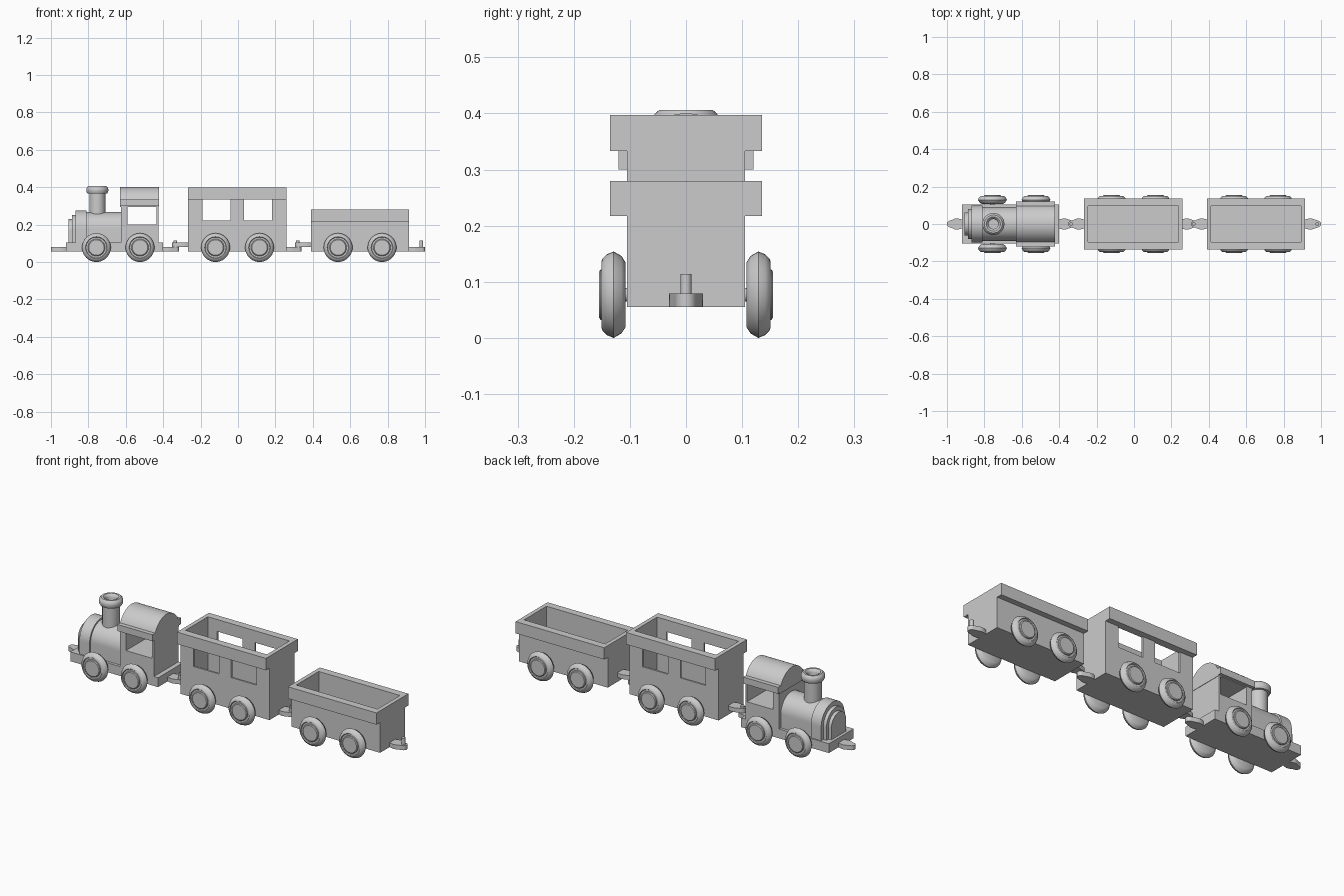
import bpy, bmesh
from math import sin, cos, pi, radians
from mathutils import Matrix

if "Cube" in bpy.data.objects:
    bpy.data.objects.remove(bpy.data.objects["Cube"])


def finish(name, bm, smooth=None):
    bmesh.ops.recalc_face_normals(bm, faces=bm.faces)
    me = bpy.data.meshes.new(name)
    bm.to_mesh(me)
    bm.free()
    ob = bpy.data.objects.new(name, me)
    bpy.context.collection.objects.link(ob)
    if smooth:
        bpy.ops.object.select_all(action='DESELECT')
        ob.select_set(True)
        bpy.context.view_layer.objects.active = ob
        bpy.ops.object.shade_smooth_by_angle(angle=radians(smooth))
    return ob


def boxes(name, spans):
    bm = bmesh.new()
    for x0, x1, y0, y1, z0, z1 in spans:
        m = Matrix.Translation(((x0 + x1) / 2, (y0 + y1) / 2, (z0 + z1) / 2))
        m = m @ Matrix.Diagonal((x1 - x0, y1 - y0, z1 - z0, 1))
        bmesh.ops.create_cube(bm, size=1, matrix=m)
    return finish(name, bm)


def prism(name, pts, offset, smooth=30):
    bm = bmesh.new()
    f = bm.faces.new([bm.verts.new(p) for p in pts])
    r = bmesh.ops.extrude_face_region(bm, geom=[f])
    bmesh.ops.translate(bm, vec=offset, verts=[v for v in r['geom'] if isinstance(v, bmesh.types.BMVert)])
    return finish(name, bm, smooth)


def arch(name, x0, x1, r, zc, base):
    """Arch profile (straight sides, round top) extruded along x."""
    pts = [(x0, -r, base)]
    pts += [(x0, -r * cos(pi * i / 32), zc + r * sin(pi * i / 32)) for i in range(33)]
    pts.append((x0, r, base))
    return prism(name, pts, (x1 - x0, 0, 0))


def lathe(name, profile, matrix, n=40, smooth=35):
    """Revolve (radius, height) points round z; the ends are capped."""
    bm = bmesh.new()
    rings = [[bm.verts.new((r * cos(2 * pi * i / n), r * sin(2 * pi * i / n), h)) for i in range(n)]
             for r, h in profile]
    for a, b in zip(rings, rings[1:]):
        for i in range(n):
            j = (i + 1) % n
            bm.faces.new((a[i], a[j], b[j], b[i]))
    bm.faces.new(rings[0])
    bm.faces.new(rings[-1])
    bm.transform(matrix)
    return finish(name, bm, smooth)


def hitch(name, x, d, z0, z1, length=0.085, pin=False):
    """Tapered tongue with a round tip, pointing along d."""
    half = [(-0.01, 0.02), (0.01, 0.027), (0.025, 0.03), (0.04, 0.028), (length - 0.02, 0.019)]
    tip = [(length - 0.02 + 0.02 * sin(a), 0.019 * cos(a)) for a in [pi * i / 10 for i in range(1, 10)]]
    out = half + tip + [(u, -w) for u, w in reversed(half)]
    prism(name, [(x + d * u, w, z0) for u, w in out], (0, 0, z1 - z0))
    if pin:
        lathe(name + "_pin", [(0.01, z0), (0.01, 0.114)],
              Matrix.Translation((x + d * (length - 0.02), 0, 0)), 20)


def wheels(prefix, xs):
    prof = [(0.012, 0.095), (0.012, 0.108), (0.058, 0.108), (0.069, 0.115), (0.077, 0.129),
            (0.072, 0.141), (0.064, 0.149), (0.058, 0.151), (0.055, 0.147), (0.046, 0.147),
            (0.045, 0.152), (0.041, 0.155)]
    for x in xs:
        for s, side in ((-1, "front"), (1, "back")):
            m = Matrix.Translation((x, 0, 0.077)) @ Matrix.Rotation(-s * pi / 2, 4, 'X')
            lathe(f"{prefix}_wheel_{side}", prof, m)


def wagon(name, x0, x1, top, rim, windows=()):
    """Open box with a wide rim; windows are (x0, x1) gaps in both sides."""
    yi, yo, yr, t, sill = 0.095, 0.105, 0.135, 0.022, 0.222
    boxes(name + "_floor", [(x0, x1, -yo, yo, 0.055, 0.09)])
    boxes(name + "_ends", [(a, a + t, -yo, yo, 0.09, rim) for a in (x0, x1 - t)])
    walls = []
    for s in (-1, 1):
        ya, yb = sorted((s * yi, s * yo))
        if windows:
            walls.append((x0 + t, x1 - t, ya, yb, 0.09, sill))
            edges = [x0 + t] + [e for w in windows for e in w] + [x1 - t]
            walls += [(a, b, ya, yb, sill, rim) for a, b in zip(edges[::2], edges[1::2])]
        else:
            walls.append((x0 + t, x1 - t, ya, yb, 0.09, rim))
    boxes(name + "_sides", walls)
    boxes(name + "_rim", [(x0, x0 + t, -yr, yr, rim, top), (x1 - t, x1, -yr, yr, rim, top),
                          (x0 + t, x1 - t, -yr, -yi, rim, top), (x0 + t, x1 - t, yi, yr, rim, top)])


# Locomotive chassis and boiler
boxes("engine_base", [(-0.92, -0.40, -0.105, 0.105, 0.055, 0.105)])
arch("boiler", -0.82, -0.62, 0.09, 0.177, 0.10)
arch("boiler_ring", -0.87, -0.81, 0.099, 0.177, 0.10)
arch("boiler_plate", -0.888, -0.865, 0.08, 0.172, 0.10)
arch("boiler_door", -0.905, -0.88, 0.062, 0.168, 0.10)

# Chimney with rolled lip and hollow top
lathe("chimney", [(0.043, 0.22), (0.043, 0.365), (0.053, 0.366), (0.058, 0.375), (0.059, 0.388),
                  (0.056, 0.399), (0.048, 0.406), (0.038, 0.406), (0.03, 0.400), (0.026, 0.39),
                  (0.026, 0.32)], Matrix.Translation((-0.752, 0, 0)))

# Cab with through window and arched roof
boxes("cab", [(-0.625, -0.425, -0.105, 0.105, 0.10, 0.20),
              (-0.625, -0.59, -0.105, 0.105, 0.20, 0.30),
              (-0.465 + 0.035, -0.425, -0.105, 0.105, 0.20, 0.30),
              (-0.465 + 0.03, -0.43, -0.105, 0.105, 0.20, 0.30),
              (-0.435, -0.428, -0.105, 0.105, 0.20, 0.30)][:2]
      + [(-0.43 - 0.005, -0.425, -0.105, 0.105, 0.20, 0.30)])
boxes("cab_eaves", [(-0.63, -0.423, -0.12, 0.12, 0.30, 0.335)])
arch("cab_roof", -0.63, -0.423, 0.105, 0.295, 0.295)

# Carriage with windows and open wagon
wagon("carriage", -0.267, 0.26, 0.397, 0.333, [(-0.19, -0.04), (0.033, 0.183)])
wagon("open_wagon", 0.39, 0.915, 0.28, 0.217)

# Wheels
wheels("engine", (-0.757, -0.524))
wheels("carriage", (-0.12, 0.115))
wheels("open_wagon", (0.535, 0.77))

# Couplings
hitch("engine_front_hitch", -0.92, -1, 0.055, 0.079, 0.08)
for label, x in (("engine", -0.40), ("carriage", 0.255), ("open_wagon", 0.915)):
    hitch(label + "_rear_hitch", x, 1, 0.055, 0.079, pin=True)
for label, x in (("carriage", -0.267), ("open_wagon", 0.39)):
    hitch(label + "_front_hitch", x, -1, 0.081, 0.104)
